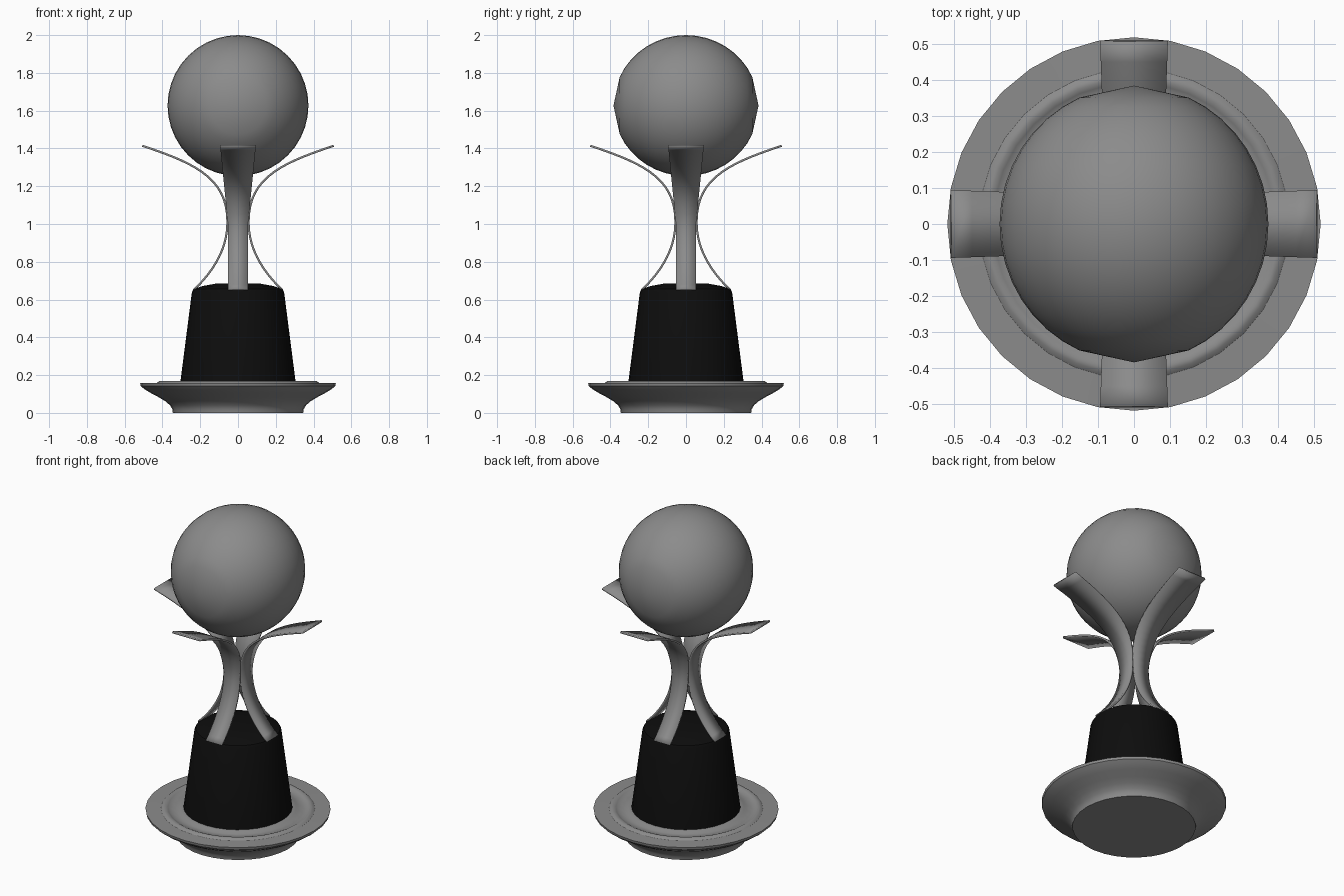
import bpy, bmesh, math
from mathutils import Vector, Matrix
from mathutils.geometry import interpolate_bezier

cube = bpy.data.objects.get("Cube")
if cube:
    bpy.data.objects.remove(cube, do_unlink=True)


def material(name, value):
    mat = bpy.data.materials.new(name)
    color = (value, value, value, 1)
    mat.use_nodes = True
    mat.diffuse_color = color
    mat.node_tree.nodes["Principled BSDF"].inputs["Base Color"].default_value = color
    return mat


grey = material("mid grey", 0.26)
black = material("black", 0.004)


def finish(bm, name, mat, angle=35):
    """Turn a bmesh into a smooth-shaded object with sharp corners kept."""
    bmesh.ops.remove_doubles(bm, verts=bm.verts, dist=0.0001)
    bmesh.ops.recalc_face_normals(bm, faces=bm.faces)
    mesh = bpy.data.meshes.new(name)
    bm.to_mesh(mesh)
    bm.free()
    mesh.materials.append(mat)
    obj = bpy.data.objects.new(name, mesh)
    bpy.context.collection.objects.link(obj)
    bpy.ops.object.select_all(action="DESELECT")
    obj.select_set(True)
    bpy.context.view_layer.objects.active = obj
    bpy.ops.object.shade_smooth_by_angle(angle=math.radians(angle))
    return obj


def lathe(name, profile, mat, steps=32, angle=35, transform=Matrix()):
    """Revolve (radius, height) points about the z axis."""
    bm = bmesh.new()
    verts = [bm.verts.new((r, 0, z)) for r, z in profile]
    edges = [bm.edges.new(pair) for pair in zip(verts, verts[1:])]
    bmesh.ops.spin(bm, geom=verts + edges, cent=(0, 0, 0), axis=(0, 0, 1),
                   angle=math.tau, steps=steps, use_duplicate=False)
    bm.transform(transform)
    return finish(bm, name, mat, angle)


# Flared dish with a raised ring on top
lathe("base_dish", [
    (0, 0), (0.345, 0), (0.348, 0.02), (0.36, 0.04), (0.385, 0.062),
    (0.42, 0.083), (0.465, 0.107), (0.495, 0.125), (0.515, 0.142),
    (0.518, 0.157), (0.43, 0.159), (0.418, 0.168), (0.405, 0.17),
    (0.392, 0.164), (0.38, 0.157), (0.34, 0.157), (0.325, 0.166),
    (0.3, 0.168), (0, 0.168)], grey)

# Tapered pedestal with a softly rounded top
lathe("pedestal", [
    (0, 0.165), (0.305, 0.165), (0.244, 0.64), (0.236, 0.655),
    (0.19, 0.671), (0.12, 0.684), (0, 0.686)], black)

# Ball, its poles pointing front and back
cap = math.radians(24)
angles = [0] + [cap + (math.pi - 2 * cap) * i / 16 for i in range(17)] + [math.pi]
lathe("ball", [(0.373 * math.sin(a), 0.384 * math.cos(a)) for a in angles],
      grey, steps=40, angle=60,
      transform=Matrix.Translation((0, 0, 1.627)) @ Matrix.Rotation(math.pi / 2, 4, "X"))

# Four curved strips, narrow at the waist and wider at the tip
waist = Vector((0.056, 0, 1.01))
lower = interpolate_bezier(Vector((0.234, 0, 0.651)), Vector((0.14, 0, 0.74)),
                           Vector((0.056, 0, 0.86)), waist, 12)
upper = interpolate_bezier(waist, Vector((0.056, 0, 1.24)),
                           Vector((0.22, 0, 1.32)), Vector((0.507, 0, 1.414)), 16)
path = lower + upper[1:]


def strip(name, turn):
    bm = bmesh.new()
    rows = []
    for p in path:
        half = 0.054 + 0.04 * max(0, (p.z - waist.z) / (path[-1].z - waist.z))
        rows.append([bm.verts.new((p.x, s * half, p.z)) for s in (-1, 1)])
    for a, b in zip(rows, rows[1:]):
        bm.faces.new((a[0], a[1], b[1], b[0]))
    bm.transform(Matrix.Rotation(turn, 4, "Z"))
    obj = finish(bm, name, grey)
    mod = obj.modifiers.new("thickness", "SOLIDIFY")
    mod.thickness = 0.011
    mod.offset = 0


for i, side in enumerate(("left", "back", "right", "front")):
    strip(side + "_support_strip", i * math.pi / 2)
